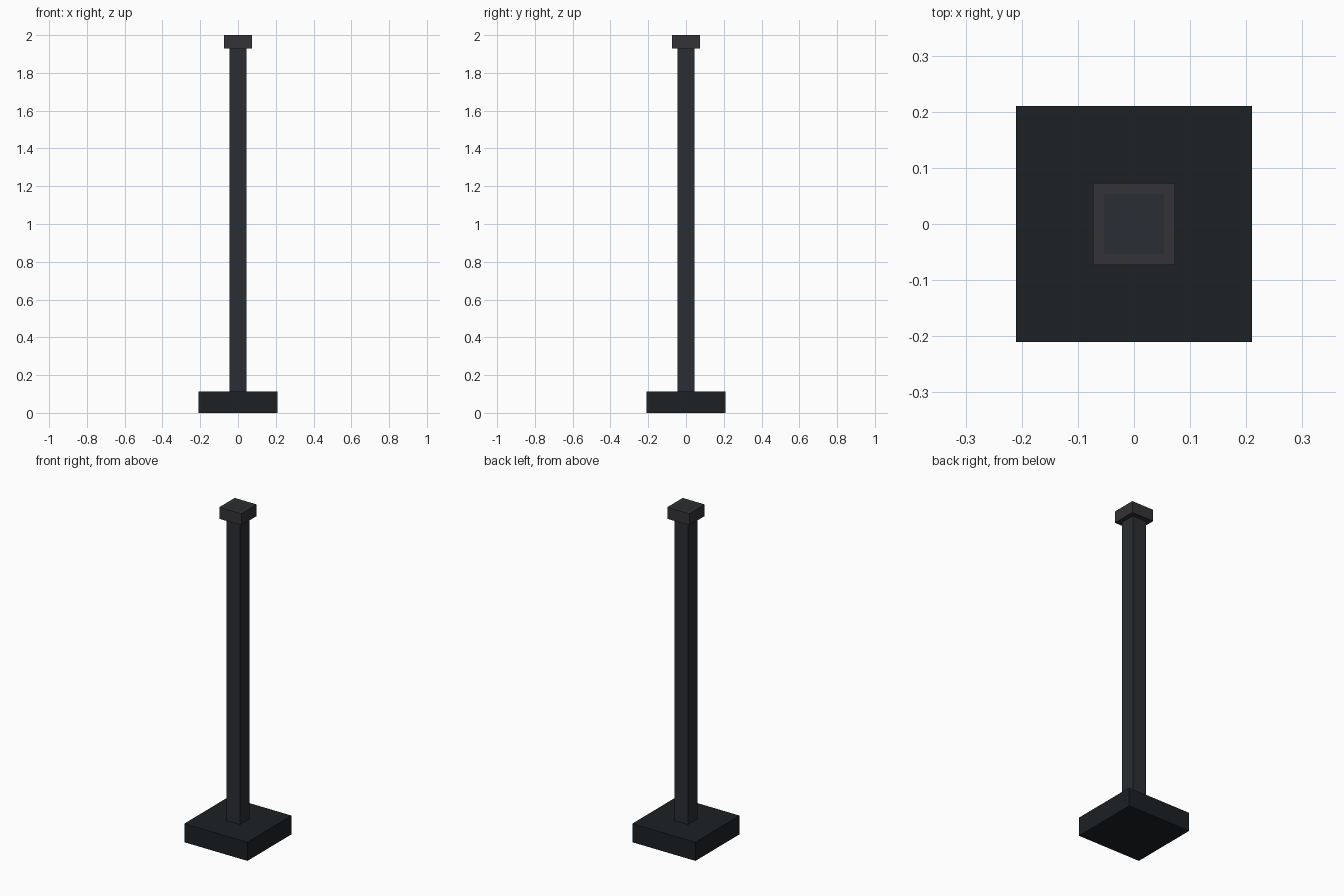
import bpy
import bmesh

if "Cube" in bpy.data.objects:
    bpy.data.objects.remove(bpy.data.objects["Cube"])


def material(name, rgb):
    mat = bpy.data.materials.new(name)
    mat.diffuse_color = (*rgb, 1.0)
    mat.use_nodes = True
    mat.node_tree.nodes["Principled BSDF"].inputs["Base Color"].default_value = mat.diffuse_color
    return mat


def square_block(name, half, z0, z1, mat):
    """Square box centred on the z axis, from z0 to z1."""
    bpy.ops.mesh.primitive_cube_add(size=2, location=(0, 0, (z0 + z1) / 2))
    obj = bpy.context.object
    obj.name = name
    obj.scale = (half, half, (z1 - z0) / 2)
    bpy.ops.object.transform_apply(location=True, rotation=False, scale=True)
    obj.data.materials.append(mat)
    return obj


base_mat = material("base_dark", (0.012, 0.015, 0.017))
post_mat = material("post_dark", (0.023, 0.027, 0.032))
cap_mat = material("cap_dark", (0.033, 0.033, 0.038))

# Foot plate, upright and top collar
POST = 0.046
CAP = 0.073
square_block("base", 0.21, 0.0, 0.112, base_mat)
square_block("post", POST, 0.112, 1.93, post_mat)
cap = square_block("cap", CAP, 1.93, 2.0, cap_mat)

# End of the post showing flush in the top of the cap
cap.data.materials.append(post_mat)
bm = bmesh.new()
bm.from_mesh(cap.data)
bm.normal_update()
top = max(bm.faces, key=lambda f: f.normal.z)
bmesh.ops.inset_region(bm, faces=[top], thickness=CAP - POST)
top.material_index = 1
bm.to_mesh(cap.data)
bm.free()
